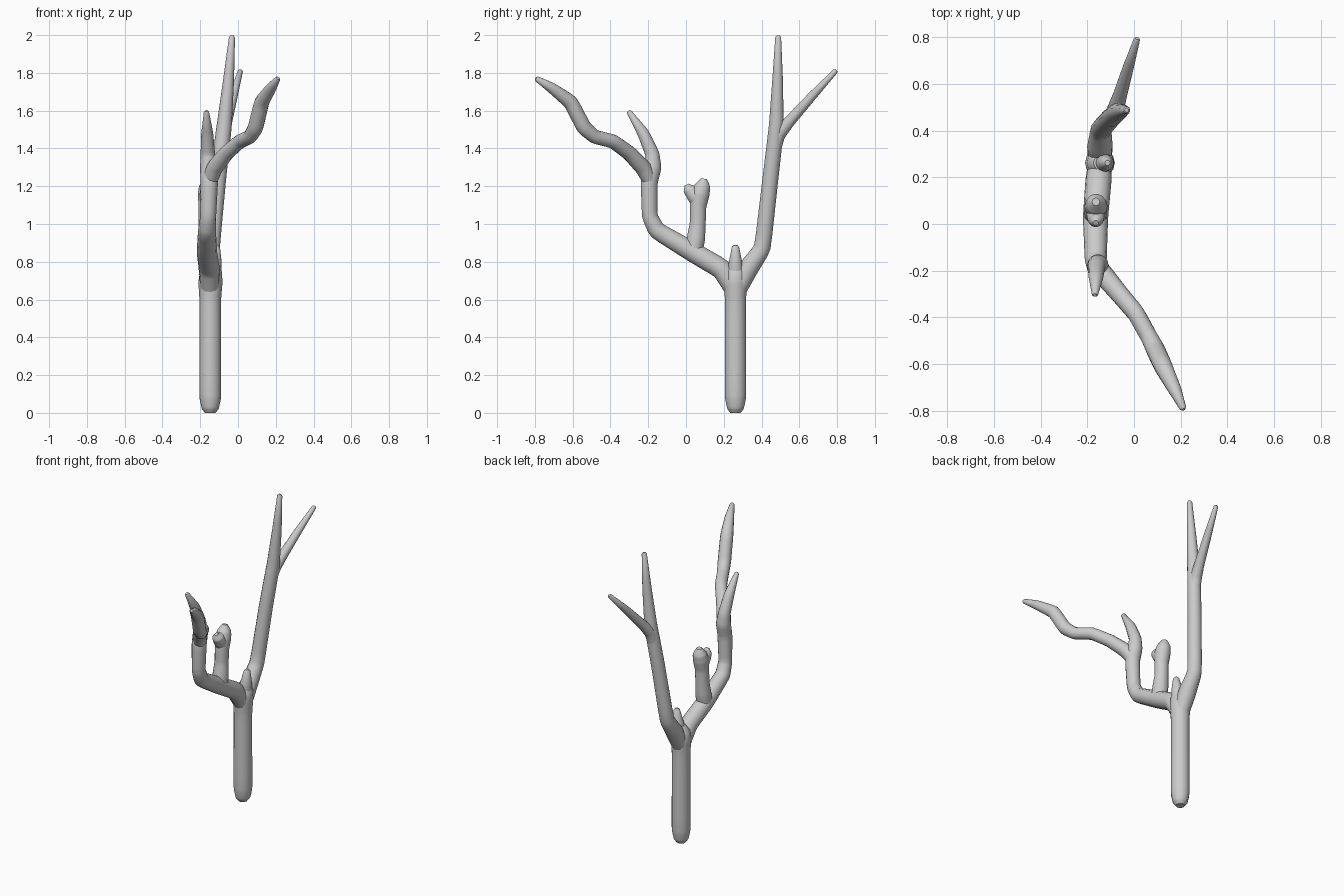
import bpy, bmesh, math
from mathutils import Vector

cube = bpy.data.objects.get("Cube")
if cube:
    bpy.data.objects.remove(cube, do_unlink=True)

SIDES = 14

# One plain grey for everything
grey = bpy.data.materials.new("light grey")
grey.diffuse_color = (0.6, 0.6, 0.6, 1)
grey.use_nodes = True
grey.node_tree.nodes["Principled BSDF"].inputs["Base Color"].default_value = (0.6, 0.6, 0.6, 1)


def soften(points, cut=0.2):
    """Bevel the bends of a path of (x, y, z, radius) points."""
    pts = [Vector(p) for p in points]
    out = [pts[0]]
    for a, b, c in zip(pts, pts[1:], pts[2:]):
        out += [b.lerp(a, cut), b * 0.94 + (a + c) * 0.03, b.lerp(c, cut)]
    return out + [pts[-1]]


def branch(name, points):
    """Sweep a round section of varying radius along a path, with a rounded end."""
    pts = soften(points)
    end_dir = (pts[-1].xyz - pts[-2].xyz).normalized()
    r = pts[-1].w
    tip = pts[-1].xyz + end_dir * r * 0.6
    pts.append(Vector((*tip, r * 0.55)))
    bm = bmesh.new()
    rings = []
    for i, p in enumerate(pts):
        before, after = pts[max(i - 1, 0)].xyz, pts[min(i + 1, len(pts) - 1)].xyz
        t = Vector((0, 0, 0))
        for step in (p.xyz - before, after - p.xyz):
            if step.length > 1e-6:
                t += step.normalized()
        t.normalize()
        u = (Vector((1, 0, 0)) - t * t.x).normalized()
        v = t.cross(u)
        rings.append([bm.verts.new(p.xyz + (u * math.cos(a) + v * math.sin(a)) * p.w)
                      for a in (2 * math.pi * k / SIDES for k in range(SIDES))])
    for low, high in zip(rings, rings[1:]):
        for k in range(SIDES):
            n = (k + 1) % SIDES
            bm.faces.new((low[k], low[n], high[n], high[k]))
    bm.faces.new(rings[0][::-1])
    bm.faces.new(rings[-1])
    bmesh.ops.recalc_face_normals(bm, faces=bm.faces)
    mesh = bpy.data.meshes.new(name)
    bm.to_mesh(mesh)
    bm.free()
    mesh.materials.append(grey)
    obj = bpy.data.objects.new(name, mesh)
    bpy.context.collection.objects.link(obj)
    bpy.ops.object.select_all(action='DESELECT')
    obj.select_set(True)
    bpy.context.view_layer.objects.active = obj
    bpy.ops.object.shade_smooth_by_angle(angle=math.radians(50))
    return obj


# Trunk with a rounded foot, widening into the fork
branch("trunk", [
    (-0.147, 0.262, 0.0, 0.028), (-0.147, 0.262, 0.022, 0.045),
    (-0.147, 0.262, 0.08, 0.058), (-0.147, 0.262, 0.60, 0.057),
    (-0.146, 0.262, 0.69, 0.064), (-0.143, 0.262, 0.75, 0.058)])

# Small stub in the fork
branch("fork_stub", [
    (-0.135, 0.262, 0.72, 0.045), (-0.122, 0.262, 0.80, 0.036),
    (-0.115, 0.262, 0.876, 0.02)])

# Back limb and its two spikes
branch("back_limb", [
    (-0.147, 0.265, 0.64, 0.05), (-0.146, 0.33, 0.765, 0.055),
    (-0.142, 0.405, 0.87, 0.045), (-0.105, 0.448, 1.25, 0.043),
    (-0.085, 0.468, 1.42, 0.042), (-0.073, 0.478, 1.52, 0.040),
    (-0.050, 0.485, 1.76, 0.029), (-0.032, 0.488, 1.988, 0.016)])
branch("back_spike", [
    (-0.095, 0.450, 1.33, 0.036), (-0.080, 0.488, 1.47, 0.037),
    (-0.062, 0.545, 1.54, 0.031), (-0.025, 0.67, 1.68, 0.024),
    (0.012, 0.79, 1.808, 0.014)])

# Front limb, rising into a short prong
branch("front_limb", [
    (-0.147, 0.262, 0.64, 0.05), (-0.152, 0.19, 0.762, 0.056),
    (-0.165, 0.03, 0.855, 0.054), (-0.164, -0.155, 0.965, 0.047),
    (-0.158, -0.192, 1.04, 0.042), (-0.152, -0.195, 1.22, 0.046),
    (-0.155, -0.175, 1.30, 0.046), (-0.160, -0.178, 1.37, 0.038),
    (-0.163, -0.226, 1.48, 0.032), (-0.167, -0.300, 1.592, 0.014)])

# Long wavy prong reaching forward
branch("front_prong", [
    (-0.152, -0.185, 1.22, 0.040), (-0.125, -0.225, 1.295, 0.044),
    (-0.062, -0.30, 1.375, 0.040), (0.010, -0.385, 1.437, 0.038),
    (0.065, -0.485, 1.462, 0.037), (0.093, -0.54, 1.51, 0.041),
    (0.125, -0.61, 1.645, 0.040), (0.175, -0.71, 1.72, 0.029),
    (0.209, -0.788, 1.767, 0.015)])

# Stump on the front limb with a two-lobed knob
branch("stump", [
    (-0.165, 0.035, 0.83, 0.050), (-0.165, 0.052, 0.92, 0.050),
    (-0.165, 0.062, 1.0, 0.043), (-0.164, 0.064, 1.09, 0.044),
    (-0.163, 0.076, 1.16, 0.050), (-0.163, 0.088, 1.20, 0.043),
    (-0.163, 0.092, 1.222, 0.030)])
branch("stump_lobe", [
    (-0.164, 0.075, 1.10, 0.040), (-0.164, 0.045, 1.15, 0.042),
    (-0.164, 0.016, 1.185, 0.034), (-0.164, 0.010, 1.197, 0.022)])
